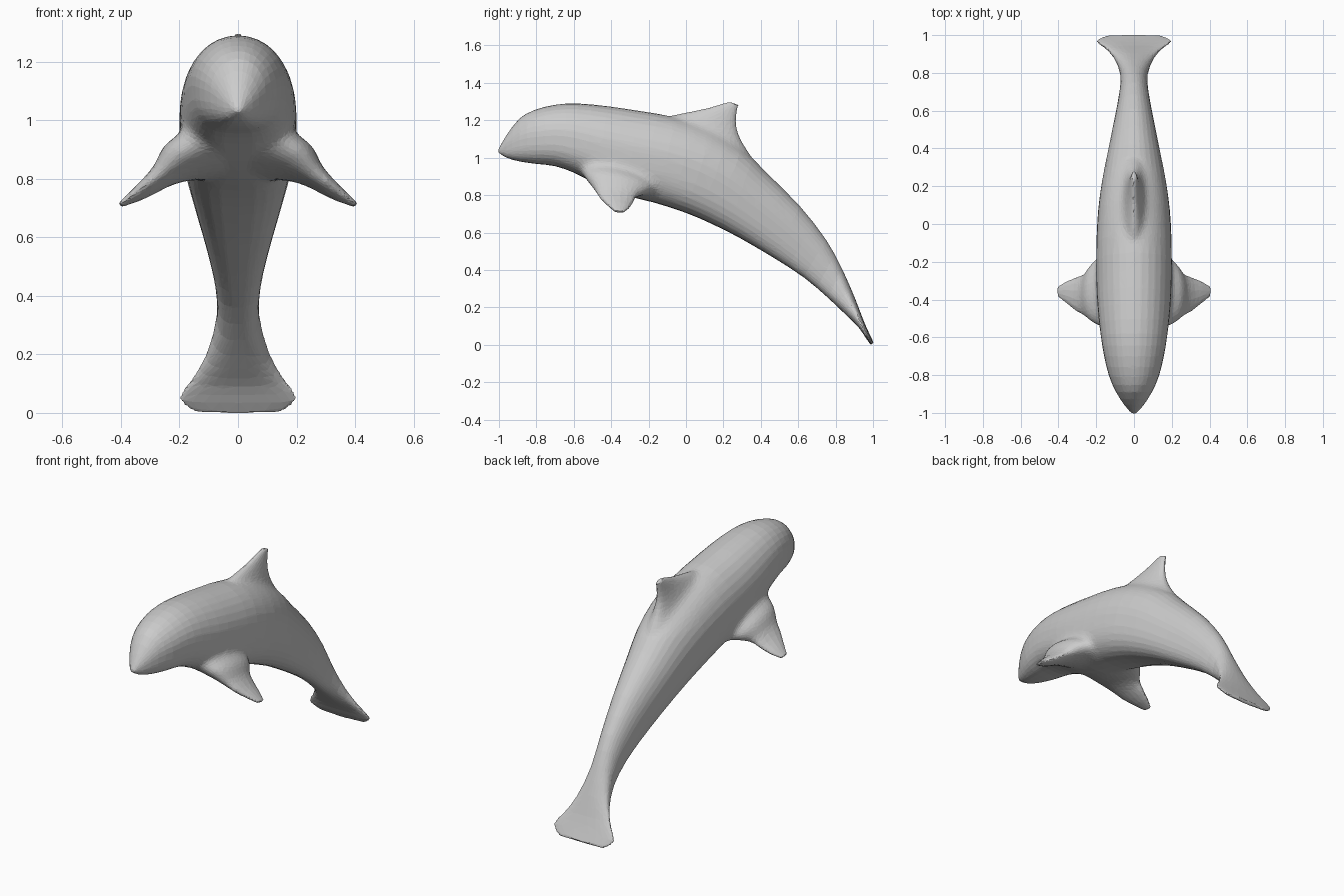
import bpy, bmesh
from math import cos, sin, pi
from mathutils import Vector

if "Cube" in bpy.data.objects:
    bpy.data.objects.remove(bpy.data.objects["Cube"])


def spow(v, p):
    return abs(v) ** p * (1 if v >= 0 else -1)


def catmull(rows, steps):
    """Smoothly interpolate rows of numbers."""
    out = []
    n = len(rows)
    for i in range(n - 1):
        p = [rows[max(0, min(n - 1, i + k))] for k in (-1, 0, 1, 2)]
        for s in range(steps):
            t = s / steps
            out.append([0.5 * (2 * b + (c - a) * t + (2 * a - 5 * b + 4 * c - d) * t * t
                               + (3 * b - a - 3 * c + d) * t ** 3) for a, b, c, d in zip(*p)])
    return out + [list(rows[-1])]


def loft(name, rows, axis, segs, steps, upper=1.0, lower=1.0):
    """Each row: point a, point b (section ends) and half thickness along axis."""
    bm = bmesh.new()
    rings = []
    for r in catmull(rows, steps):
        a, b, w = Vector(r[0:3]), Vector(r[3:6]), r[6]
        mid, half = (a + b) / 2, (a - b) / 2
        ring = []
        for k in range(segs):
            t = 2 * pi * k / segs
            p = upper if cos(t) >= 0 else lower
            ring.append(bm.verts.new(mid + half * spow(cos(t), p) + axis * (w * spow(sin(t), p))))
        rings.append(ring)
    for r0, r1 in zip(rings, rings[1:]):
        for k in range(segs):
            j = (k + 1) % segs
            bm.faces.new((r0[k], r0[j], r1[j], r1[k]))
    bm.faces.new(rings[0])
    bm.faces.new(rings[-1])
    bmesh.ops.recalc_face_normals(bm, faces=bm.faces)
    mesh = bpy.data.meshes.new(name)
    bm.to_mesh(mesh)
    bm.free()
    ob = bpy.data.objects.new(name, mesh)
    bpy.context.collection.objects.link(ob)
    return ob


def apply(ob, kind, **settings):
    m = ob.modifiers.new(kind.lower(), kind)
    for key, value in settings.items():
        setattr(m, key, value)
    bpy.ops.object.modifier_apply(modifier=m.name)


X = Vector((1, 0, 0))

# Body and tail fluke: back y, z, belly y, z, half width
body_rows = [
    (-1.003, 1.045, -1.003, 1.028, .012), (-.96, 1.12, -.96, 1.0, .05),
    (-.89, 1.21, -.89, .98, .095), (-.81, 1.255, -.80, .967, .132),
    (-.70, 1.283, -.70, .955, .158), (-.58, 1.29, -.60, .92, .176),
    (-.42, 1.275, -.48, .86, .192), (-.25, 1.25, -.33, .80, .200),
    (-.05, 1.215, -.17, .76, .200), (.14, 1.15, .0, .705, .190),
    (.30, 1.05, .14, .645, .170), (.42, .93, .28, .575, .145),
    (.61, .74, .46, .47, .107), (.75, .56, .63, .36, .078),
    (.835, .405, .76, .25, .072), (.905, .245, .865, .15, .108),
    (.945, .14, .925, .09, .158), (.978, .064, .962, .035, .202),
    (1.003, .012, .989, -.003, .147)]
body = loft("dolphin_body", [(0, a, b, 0, c, d, w) for a, b, c, d, w in body_rows],
            X, 32, 2, 1.0, .72)

# Dorsal fin: front edge y, z, rear edge y, z, half thickness
fin_rows = [(-.22, 1.10, .40, .86, .10), (-.14, 1.205, .35, 1.01, .075),
            (.02, 1.249, .299, 1.10, .046), (.10, 1.265, .278, 1.17, .032),
            (.18, 1.285, .276, 1.235, .022), (.235, 1.298, .281, 1.282, .013)]
fins = [loft("dorsal_fin", [(0, a, b, 0, c, d, w) for a, b, c, d, w in fin_rows], X, 14, 2)]

# Flippers: x, front edge y, z, rear edge y, z, half thickness
flip_rows = [(.11, -.57, .94, -.14, .83, .10), (.20, -.54, .89, -.18, .825, .078),
             (.25, -.50, .835, -.25, .80, .048), (.30, -.465, .79, -.28, .765, .033),
             (.35, -.425, .75, -.30, .735, .023), (.403, -.385, .713, -.33, .708, .009)]
for s, side in ((1, "left"), (-1, "right")):
    rows = [(s * x, a, b, s * x, c, d, w) for x, a, b, c, d, w in flip_rows]
    fins.append(loft(side + "_flipper", rows, Vector((.7 * s, 0, .7)), 14, 2))

# Merge the fins into one even skin
bpy.context.view_layer.objects.active = body
for fin in fins:
    apply(body, 'BOOLEAN', operation='UNION', solver='EXACT', object=fin)
    bpy.data.objects.remove(fin)
apply(body, 'REMESH', mode='VOXEL', voxel_size=.007)

# Blend only the fin roots into the body
roots = body.vertex_groups.new(name="fin_roots")
for v in body.data.vertices:
    x, y, z = v.co
    flip = Vector(((abs(x) - .17) / .15, (y + .36) / .38, (z - .88) / .22)).length
    dorsal = Vector((x / .22, (y - .14) / .38, (z - 1.12) / .17)).length
    weight = min(1, max(0, 2 * (1 - min(flip, dorsal))))
    if weight > 0:
        roots.add([v.index], weight, 'REPLACE')
apply(body, 'SMOOTH', factor=.5, iterations=150, vertex_group="fin_roots")
apply(body, 'SMOOTH', factor=.5, iterations=3)

# Coarser facets
apply(body, 'DECIMATE', ratio=.05)
for poly in body.data.polygons:
    poly.use_smooth = False
